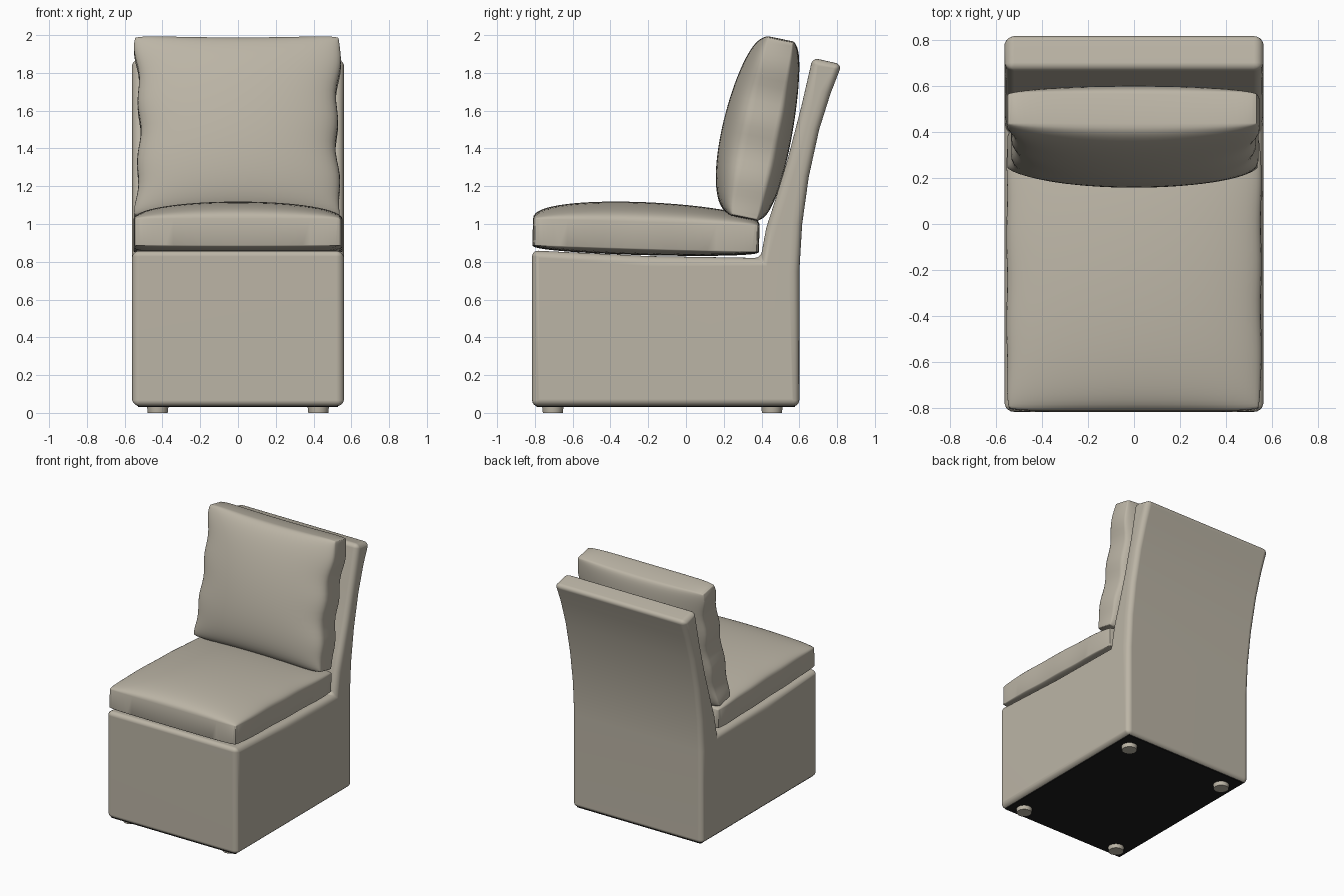
import bpy, bmesh, math

if "Cube" in bpy.data.objects:
    bpy.data.objects.remove(bpy.data.objects["Cube"])


def material(name, rgb):
    m = bpy.data.materials.new(name)
    m.diffuse_color = (*rgb, 1)
    m.use_nodes = True
    m.node_tree.nodes["Principled BSDF"].inputs["Base Color"].default_value = m.diffuse_color
    return m


LINEN = material("warm grey linen", (0.50, 0.46, 0.38))
BLACK = material("black underside", (0.012, 0.012, 0.012))


def finish(name, bm, mat):
    bmesh.ops.recalc_face_normals(bm, faces=bm.faces)
    for f in bm.faces:
        f.smooth = True
    me = bpy.data.meshes.new(name)
    bm.to_mesh(me)
    bm.free()
    me.materials.append(mat)
    ob = bpy.data.objects.new(name, me)
    bpy.context.collection.objects.link(ob)
    return ob


def cushion(name, half_w, half_l, band, crown_top, crown_bottom, pinch, skew, wobble, loc, tilt):
    """Boxed cushion: two domed panels joined by a straight side band."""
    bm = bmesh.new()
    n = 32
    s = [math.sin(math.pi / 2 * (2 * i / n - 1)) for i in range(n + 1)]

    def panel(side, crown):
        rows = []
        for v in s:
            row = []
            for u in s:
                dome = (max(0, 1 - u * u) * max(0, 1 - v * v)) ** 0.42
                x = u * (half_w - pinch * (1 - v * v) + wobble * math.sin(10 * v + u) * u * u - 0.012 * v ** 12)
                y = v * (half_l - 0.4 * pinch * (1 - u * u) - 0.012 * u ** 12)
                z = side * (band + crown * dome * (1 - skew * v))
                row.append(bm.verts.new((x, y, z)))
            rows.append(row)
        for j in range(n):
            for i in range(n):
                bm.faces.new((rows[j][i], rows[j][i + 1], rows[j + 1][i + 1], rows[j + 1][i]))
        return (rows[0][:-1] + [r[-1] for r in rows[:-1]]
                + rows[-1][:0:-1] + [r[0] for r in rows[:0:-1]])

    a, b = panel(1, crown_top), panel(-1, crown_bottom)
    for i in range(len(a)):
        k = (i + 1) % len(a)
        bm.faces.new((a[i], a[k], b[k], b[i]))
    ob = finish(name, bm, LINEN)
    ob.location = loc
    ob.rotation_euler.x = tilt
    ob.modifiers.new("soften", 'BEVEL').width = 0.012
    ob.modifiers["soften"].segments = 2
    ob.modifiers["soften"].limit_method = 'ANGLE'
    ob.modifiers["soften"].angle_limit = math.radians(35)
    return ob


# Upholstered frame: side profile (y, z) extruded across the width
profile = [(-.815, .035), (.6, .035), (.6, .75), (.615, 1.0), (.65, 1.25), (.705, 1.5),
           (.765, 1.69), (.825, 1.845), (.67, 1.88), (.61, 1.62), (.54, 1.35),
           (.47, 1.12), (.425, .98), (.395, .82), (-.2, .83), (-.815, .86)]
bm = bmesh.new()
left = [bm.verts.new((-.552, y, z)) for y, z in profile]
right = [bm.verts.new((.552, y, z)) for y, z in profile]
sides = [bm.faces.new(left), bm.faces.new(right)]
for i in range(len(profile)):
    k = (i + 1) % len(profile)
    bm.faces.new((left[i], left[k], right[k], right[i]))
bmesh.ops.recalc_face_normals(bm, faces=bm.faces)
bmesh.ops.inset_individual(bm, faces=sides, thickness=0.055, depth=0.01)
frame = finish("upholstered_frame", bm, LINEN)
bev = frame.modifiers.new("rounded edges", 'BEVEL')
bev.width = 0.032
bev.segments = 4
bev.limit_method = 'ANGLE'
bev.angle_limit = math.radians(35)
frame.modifiers.new("even shading", 'WEIGHTED_NORMAL')

# Loose cushions
cushion("seat_cushion", .552, .6, .07, .105, .035, 0, .08, .002, (0, -.212, .94), -.03)
cushion("back_cushion", .552, .49, .065, .145, .095, .03, .12, .008, (0, .405, 1.505), 1.37)

# Black dust cover under the base
bm = bmesh.new()
bmesh.ops.create_cube(bm, size=1)
for v in bm.verts:
    v.co.x *= 1.06
    v.co.y = v.co.y * 1.37 - .107
    v.co.z = v.co.z * .009 + .035
cover = finish("dust_cover", bm, BLACK)
for p in cover.data.polygons:
    p.use_smooth = False

# Four disc feet
for x, side in ((-.425, "left"), (.425, "right")):
    for y, end in ((-.705, "front"), (.455, "back")):
        bm = bmesh.new()
        bmesh.ops.create_cone(bm, cap_ends=True, segments=32, radius1=.053, radius2=.058, depth=.045)
        foot = finish(f"{end}_{side}_foot", bm, LINEN)
        foot.location = (x, y, .0225)
        bpy.context.view_layer.objects.active = foot
        foot.select_set(True)
        bpy.ops.object.shade_smooth_by_angle(angle=math.radians(30))
        foot.select_set(False)
